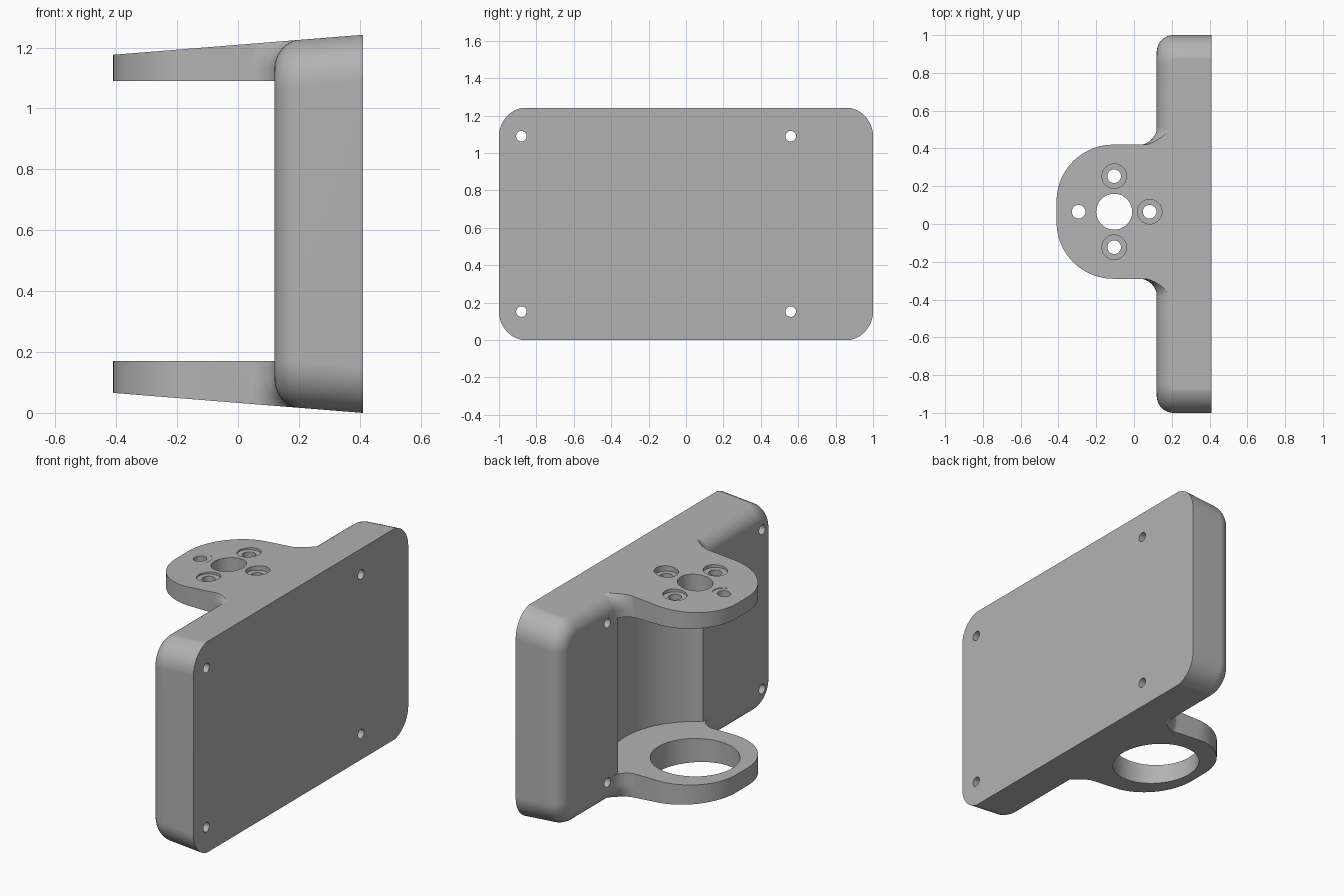
import bpy, bmesh
from math import sin, cos, pi, radians
from mathutils import Vector, Matrix

if "Cube" in bpy.data.objects:
    bpy.data.objects.remove(bpy.data.objects["Cube"])

BACK, FACE = 0.41, 0.12          # mounting face and arm-side face (x)
HEIGHT, DRAFT = 1.242, 0.08      # overall height, slope of top and bottom
ROUND, CORNER = 0.09, 0.155      # edge rounding, corner radius
ARM_LOW, ARM_HIGH = 0.17, 1.09   # inner surfaces of the two arms
CX, CY = -0.105, 0.065           # motor axis
HALF = 0.355                     # half width of the arms
SPARE = 0.003                    # trimmed away by the drafted envelope

grey = bpy.data.materials.new("plain grey")
grey.use_nodes = True
colour = (0.45, 0.45, 0.45, 1)
grey.diffuse_color = colour
grey.node_tree.nodes["Principled BSDF"].inputs["Base Color"].default_value = colour


def loft(name, rings):
    """Solid skinned through equal-length rings, capped at both ends."""
    bm = bmesh.new()
    loops = [[bm.verts.new(p) for p in ring] for ring in rings]
    for a, b in zip(loops, loops[1:]):
        for i in range(len(a)):
            j = (i + 1) % len(a)
            bm.faces.new((a[i], a[j], b[j], b[i]))
    bm.faces.new(loops[0])
    bm.faces.new(loops[-1])
    bmesh.ops.recalc_face_normals(bm, faces=bm.faces)
    mesh = bpy.data.meshes.new(name)
    bm.to_mesh(mesh)
    bm.free()
    mesh.materials.append(grey)
    obj = bpy.data.objects.new(name, mesh)
    bpy.context.collection.objects.link(obj)
    return obj


def arc(cx, cy, r, start, end, n=12):
    angles = [radians(start + (end - start) * i / n) for i in range(n + 1)]
    return [(cx + r * cos(t), cy + r * sin(t)) for t in angles]


def prism(name, outline, z0, z1):
    return loft(name, [[(x, y, z) for x, y in outline] for z in (z0, z1)])


def cylinder(name, x, y, r, z0, z1, n=64):
    return prism(name, arc(x, y, r, 0, 360 * (n - 1) / n, n - 1), z0, z1)


def combine(target, tool, operation):
    mod = target.modifiers.new(operation, 'BOOLEAN')
    mod.operation, mod.solver, mod.object = operation, 'EXACT', tool
    bpy.context.view_layer.objects.active = target
    bpy.ops.object.modifier_apply(modifier=mod.name)
    bpy.data.objects.remove(tool)


def low(x):
    return DRAFT * (BACK - x)


# Plate: rounded rectangles stacked along x, shrinking over the rounded edge
def plate_ring(x, inset):
    y, r = 1 - inset, CORNER - inset
    z0 = low(x) + inset - SPARE
    z1 = HEIGHT - low(x) - inset + SPARE
    pts = (arc(y - r, z1 - r, r, 0, 90) + arc(r - y, z1 - r, r, 90, 180)
           + arc(r - y, z0 + r, r, 180, 270) + arc(y - r, z0 + r, r, 270, 360))
    return [(x, a, b) for a, b in pts]


rings = [plate_ring(BACK, 0)]
for i in range(11):
    t = pi / 2 * i / 10
    rings.append(plate_ring(FACE + ROUND * (1 - sin(t)), ROUND * (1 - cos(t))))
bracket = loft("motor_bracket", rings)

# Arms: one full-height column with rounded nose, opened up in the middle
nose = 0.3
left = -BACK + nose
outline = ([(0.3, CY + HALF)] + arc(left, CY + HALF - nose, nose, 90, 180, 24)
           + arc(left, CY - HALF + nose, nose, 180, 270, 24) + [(0.3, CY - HALF)])
arms = prism("arms", outline, -0.1, HEIGHT + 0.1)

# Fillets: concave section swept around the rounded edge of the plate
ox = FACE + ROUND
bottom, top = low(ox) + ROUND, HEIGHT - low(ox) - ROUND
path = ([((ox, bottom), t) for t in range(270, 179, -9)]
        + [((ox, top), t) for t in range(180, 89, -9)])
section = ([(-0.03, -0.03), (0.098, -0.03)]
           + arc(0.098, 0.098, 0.1, 270, 180) + [(-0.03, 0.098)])
for side in (1, -1):
    rings = []
    for (px, pz), t in path:
        nx, nz = cos(radians(t)), sin(radians(t))
        rings.append([(px + nx * (ROUND + d), CY + side * (HALF + w),
                       pz + nz * (ROUND + d)) for d, w in section])
    combine(arms, loft("fillet", rings), 'UNION')

square = [(-1, -1), (1, -1), (1, 1), (-1, 1)]
combine(arms, prism("window", square, ARM_LOW, ARM_HIGH), 'DIFFERENCE')
combine(bracket, arms, 'UNION')

# Drafted envelope trims plate and arms to common sloping planes
ends = [(-0.6, low(-0.6)), (BACK + 0.1, low(BACK + 0.1)),
        (BACK + 0.1, HEIGHT - low(BACK + 0.1)), (-0.6, HEIGHT - low(-0.6))]
combine(bracket, loft("envelope", [[(x, y, z) for x, z in ends] for y in (-1.2, 1.2)]),
        'INTERSECT')

# Curved recess for the motor body, and the large lower opening
combine(bracket, cylinder("recess", CX, CY, 0.455, ARM_LOW, ARM_HIGH, 96), 'DIFFERENCE')
combine(bracket, cylinder("lower_opening", CX, CY, 0.24, -0.2, 0.4), 'DIFFERENCE')

# Shaft hole and four counterbored screw holes in the upper arm
combine(bracket, cylinder("shaft_hole", CX, CY, 0.095, 0.9, 1.5), 'DIFFERENCE')
for k in range(4):
    x, y = CX + 0.188 * cos(k * pi / 2), CY + 0.188 * sin(k * pi / 2)
    combine(bracket, cylinder("screw_hole", x, y, 0.036, 0.9, 1.5, 32), 'DIFFERENCE')
    combine(bracket, cylinder("counterbore", x, y, 0.065, 1.187, 1.5, 40), 'DIFFERENCE')

# Four mounting holes through the plate
for y in (-0.88, 0.56):
    for z in (0.152, 1.09):
        hole = cylinder("mounting_hole", 0, 0, 0.028, -0.5, 0.5, 32)
        hole.data.transform(Matrix.Translation(Vector((0.3, y, z)))
                            @ Matrix.Rotation(pi / 2, 4, 'Y'))
        combine(bracket, hole, 'DIFFERENCE')

# Smooth shading with crisp edges
bpy.ops.object.select_all(action='DESELECT')
bracket.select_set(True)
bpy.context.view_layer.objects.active = bracket
bpy.ops.object.shade_smooth_by_angle(angle=radians(25))
weighted = bracket.modifiers.new("weighted normals", 'WEIGHTED_NORMAL')
weighted.keep_sharp = True
